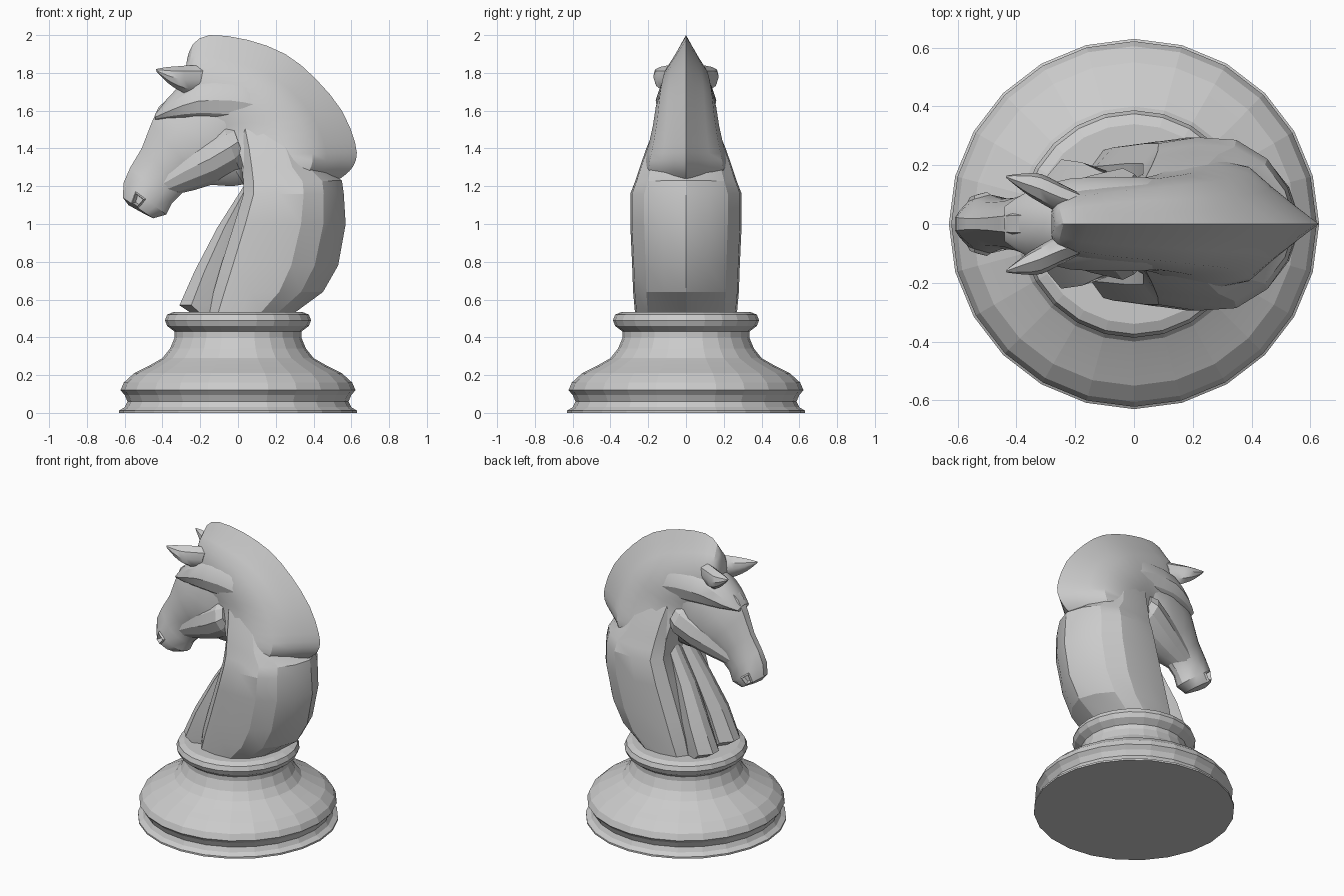
import bpy, bmesh, math
from mathutils import Vector

if "Cube" in bpy.data.objects:
    bpy.data.objects.remove(bpy.data.objects["Cube"])

grey = bpy.data.materials.new("plain grey")
grey.use_nodes = True
grey.diffuse_color = (0.6, 0.6, 0.6, 1)
grey.node_tree.nodes["Principled BSDF"].inputs["Base Color"].default_value = grey.diffuse_color


def finish(bm, name, angle):
    """Turn a bmesh into a shaded object in the single colour."""
    bmesh.ops.recalc_face_normals(bm, faces=bm.faces)
    mesh = bpy.data.meshes.new(name)
    bm.to_mesh(mesh)
    bm.free()
    mesh.materials.append(grey)
    obj = bpy.data.objects.new(name, mesh)
    bpy.context.collection.objects.link(obj)
    bpy.ops.object.select_all(action="DESELECT")
    obj.select_set(True)
    bpy.context.view_layer.objects.active = obj
    bpy.ops.object.shade_smooth_by_angle(angle=math.radians(angle))
    return obj


def refine(sections, steps):
    """Add in-between sections along a smooth curve through the given ones."""
    points = [Vector(s) for s in sections]
    padded = [points[0]] + points + [points[-1]]
    result = []
    for a, b, c, d in zip(padded, padded[1:], padded[2:], padded[3:]):
        for i in range(steps):
            t = i / steps
            result.append(b + (c - a) * (t / 2)
                          + (a * 2 - b * 5 + c * 4 - d) * (t * t / 2)
                          + (b * 3 - a - c * 3 + d) * (t ** 3 / 2))
    return result + [points[-1]]


def skin(sections, outline, steps=1, side=0):
    """Skin sections (x, z of one end, x, z of other end, half width, y offset),
    all in hundredths, with an outline of (position, relative width)."""
    bm = bmesh.new()
    loop = outline + [(t, -w) for t, w in reversed(outline) if w]
    rings = []
    for s in refine(sections, steps):
        start, end = Vector((s[0], s[1])), Vector((s[2], s[3]))
        ring = []
        for t, w in loop:
            p = start.lerp(end, t)
            y = w * max(s[4], 0.2) + (side * s[5] if side else 0)
            ring.append(bm.verts.new(Vector((p.x, y, p.y)) / 100))
        rings.append(ring)
    count = len(loop)
    for low, high in zip(rings, rings[1:]):
        for i in range(count):
            j = (i + 1) % count
            bm.faces.new((low[i], low[j], high[j], high[i]))
    bm.faces.new(rings[0])
    bm.faces.new(rings[-1])
    return bm


# Turned base
profile = [(0, 0), (.63, 0), (.63, .012), (.6, .03), (.585, .06), (.6, .095), (.622, .12),
           (.605, .16), (.55, .21), (.47, .25), (.4, .29), (.36, .34), (.335, .4), (.335, .43),
           (.375, .46), (.387, .49), (.375, .52), (.34, .535), (0, .535)]
bm = bmesh.new()
verts = [bm.verts.new((r, 0, z)) for r, z in profile]
edges = [bm.edges.new(pair) for pair in zip(verts, verts[1:])]
bmesh.ops.spin(bm, geom=verts + edges, axis=(0, 0, 1), cent=(0, 0, 0),
               angle=math.tau, steps=24, use_duplicate=False)
bmesh.ops.remove_doubles(bm, verts=bm.verts, dist=0.0005)
finish(bm, "turned_base", 5)

# Cross-section outlines
BOXY = [(0, .7), (.1, .93), (.35, 1), (.6, .97), (.8, .75), (.93, .42), (1, 0)]
RIDGE = [(0, .75), (.2, .97), (.4, 1), (.62, .87), (.74, .58), (.87, .29), (1, 0)]
ROUND = [(0, .22), (.1, .5), (.28, .85), (.52, 1), (.75, .88), (.93, .55), (1, .2)]
LEAF = [(0, 0), (.2, .75), (.5, 1), (.8, .75), (1, 0)]
WEDGE = [(0, .3), (.25, 1), (.6, .75), (1, .4)]

# Faceted lower neck running up into the shoulders of the head
neck = [(-15, 53, 30, 53, 27), (-13, 64, 45, 64, 28), (-9, 78, 53, 78, 28.5),
        (-2, 100, 57, 100, 29.5), (3, 116, 56, 116, 29.5), (3, 122, 55, 123, 27),
        (3, 130, 46, 130, 24.5), (2, 140, 41, 140, 21), (0, 152, 35, 152, 16)]
finish(skin(neck, BOXY), "lower_neck", 20)

# Upper neck with sharp mane ridge
mane = [(3, 121, 54, 124, 22), (3, 128, 59, 128, 22.5), (2, 133, 62.5, 134, 22),
        (0, 140, 62, 143, 20), (-3, 147, 55, 160, 17.5), (-8, 152, 41, 177, 16),
        (-14, 152, 25, 190, 14.5), (-20, 153, 5, 197.5, 13), (-26, 158, -15, 200, 10.5),
        (-28, 170, -24, 195, 7), (-28, 180, -27, 187, 3)]
finish(skin(mane, RIDGE, 2), "mane_and_upper_neck", 28)

# Head from poll to muzzle
head = [(-10, 185, 2, 135, 12), (-28, 174, 3, 121, 14), (-42, 162, -3, 120, 13),
        (-46, 153, -18, 121, 11.5), (-51, 140, -28, 118, 9), (-57, 130, -35, 111, 8.5),
        (-60.5, 122, -38, 105, 10), (-61, 114, -45, 103, 9), (-58, 110, -49, 105, 4)]
bm = skin(head, ROUND)

# Nostrils pressed into the muzzle
bmesh.ops.recalc_face_normals(bm, faces=bm.faces)
for side in (-1, 1):
    spot = Vector((-.54, side * .08, 1.15))
    near = min(bm.faces, key=lambda f: (f.calc_center_median() - spot).length)
    bmesh.ops.inset_individual(bm, faces=[near], thickness=.01, depth=.012)
    bmesh.ops.inset_individual(bm, faces=[near], thickness=.01, depth=-.03)
finish(bm, "head", 28)

# Raised jaw and brow
jaw = [(-4, 155, 4, 133, 17), (-9, 155, 1, 128, 19), (-20, 148, -10, 122, 16.5),
       (-33, 139, -23, 118, 12), (-44, 128, -36, 115, 8)]
finish(skin(jaw, ROUND), "jaw", 20)
brow = [(-44, 158, -44, 155, 6), (-37, 167, -34, 154, 11.5), (-23, 179, -20, 152, 15.5),
        (-5, 182, -3, 150, 16), (8, 180, 8, 148, 15.5), (20, 174, 20, 148, 13)]
finish(skin(brow, ROUND, 2), "brow", 28)

# Mirrored ears and chest columns
ear = [(-18, 184, -21, 169, 4, 7), (-25, 184, -26, 168.5, 5, 9), (-32, 183.5, -31, 170.5, 5, 12),
       (-38, 183, -37, 174.5, 3.2, 14), (-43.5, 182, -43, 180.5, 0.5, 16)]
column = [(-25, 53, -6, 53, 9.5, 11), (-31, 57, -6, 57, 10.5, 11.5), (-23, 75, -2, 75, 10, 11),
          (-11, 98, 4, 98, 8, 8), (3, 120, 10, 120, 6, 6)]
for label, side in (("left", 1), ("right", -1)):
    finish(skin(ear, LEAF, 2, side), label + "_ear", 35)
    finish(skin(column, WEDGE, 1, side), label + "_chest_column", 15)
